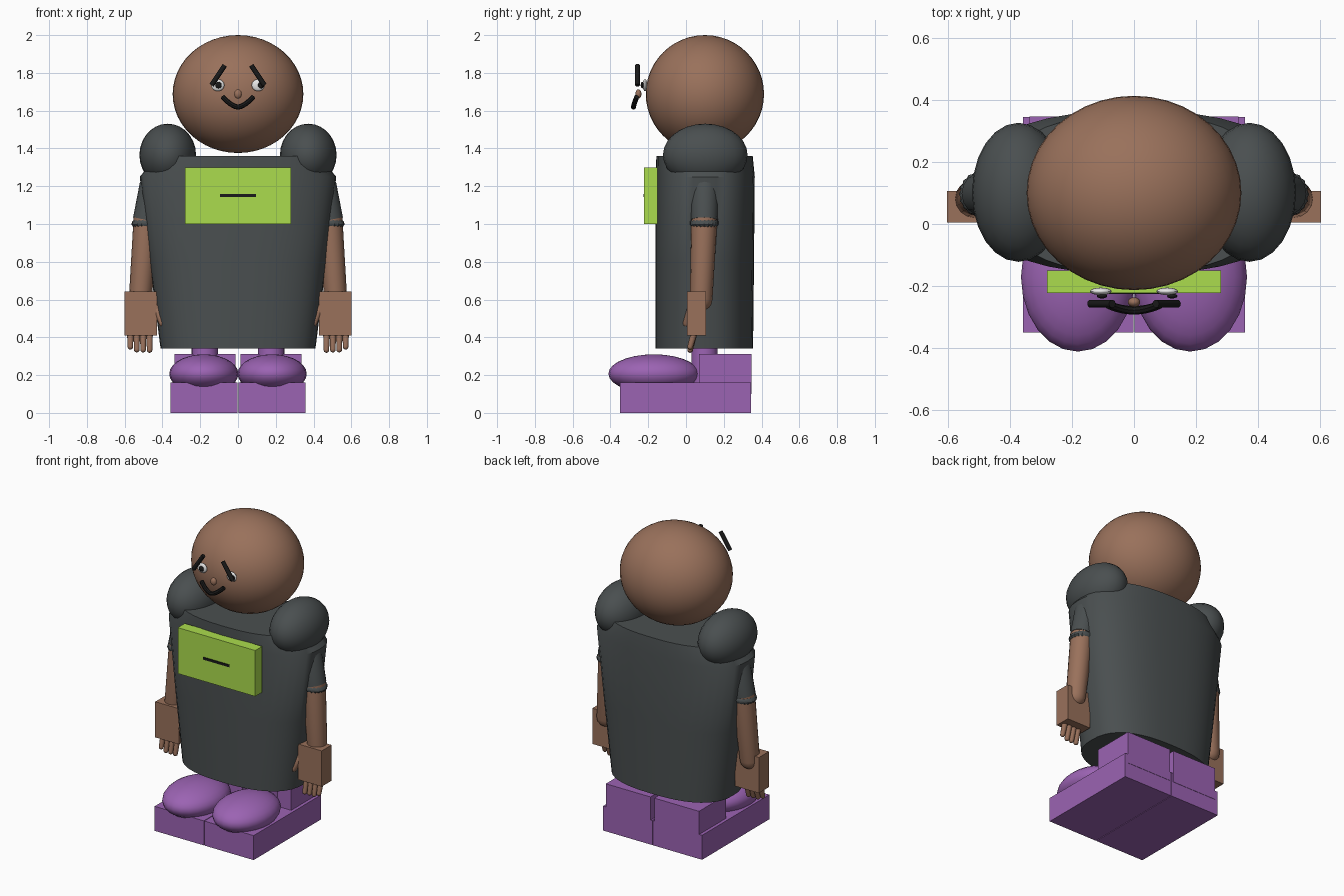
import bpy, bmesh, math
from mathutils import Vector

if "Cube" in bpy.data.objects:
    bpy.data.objects.remove(bpy.data.objects["Cube"])


def material(name, rgb):
    m = bpy.data.materials.new(name)
    m.diffuse_color = (*rgb, 1)
    m.use_nodes = True
    m.node_tree.nodes["Principled BSDF"].inputs["Base Color"].default_value = m.diffuse_color
    return m


BROWN = material("brown skin", (0.32, 0.165, 0.105))
GREY = material("charcoal cloth", (0.068, 0.078, 0.08))
GREEN = material("lime green", (0.41, 0.72, 0.075))
PURPLE = material("purple", (0.33, 0.125, 0.45))
BLACK = material("black", (0.01, 0.01, 0.01))
WHITE = material("white", (0.8, 0.8, 0.8))


def finish(name, bm, mat, smooth=40):
    bmesh.ops.recalc_face_normals(bm, faces=bm.faces)
    me = bpy.data.meshes.new(name)
    bm.to_mesh(me)
    bm.free()
    ob = bpy.data.objects.new(name, me)
    bpy.context.collection.objects.link(ob)
    me.materials.append(mat)
    if smooth:
        bpy.ops.object.select_all(action='DESELECT')
        ob.select_set(True)
        bpy.context.view_layer.objects.active = ob
        bpy.ops.object.shade_smooth_by_angle(angle=math.radians(smooth))
    return ob


def ellipsoid(name, c, r, mat, seg=32, rings=20):
    bm = bmesh.new()
    bmesh.ops.create_uvsphere(bm, u_segments=seg, v_segments=rings, radius=1)
    for v in bm.verts:
        v.co = Vector((v.co.x * r[0] + c[0], v.co.y * r[1] + c[1], v.co.z * r[2] + c[2]))
    return finish(name, bm, mat)


def box(name, lo, hi, mat):
    bm = bmesh.new()
    bmesh.ops.create_cube(bm, size=1)
    for v in bm.verts:
        v.co = Vector([a + (b - a) * (t + 0.5) for a, b, t in zip(lo, hi, v.co)])
    return finish(name, bm, mat, 0)


def loft(name, rings, mat):
    """Skin a list of closed point rings and cap both ends."""
    bm = bmesh.new()
    loops = [[bm.verts.new(p) for p in ring] for ring in rings]
    n = len(loops[0])
    for a, b in zip(loops, loops[1:]):
        for i in range(n):
            j = (i + 1) % n
            bm.faces.new((a[i], a[j], b[j], b[i]))
    bm.faces.new(loops[0])
    bm.faces.new(loops[-1])
    return finish(name, bm, mat)


def limb(name, a, b, ra, rb, mat, round_a=False, round_b=False, seg=16):
    """Tapered rod from a to b, with optional rounded ends."""
    a, b = Vector(a), Vector(b)
    d = (b - a).normalized()
    u = d.orthogonal().normalized()
    w = d.cross(u)
    steps = [5, 25, 45, 65]
    prof = []
    if round_a:
        prof += [(a - d * ra * math.cos(math.radians(t)), ra * math.sin(math.radians(t))) for t in steps]
    prof += [(a, ra), (b, rb)]
    if round_b:
        prof += [(b + d * rb * math.cos(math.radians(t)), rb * math.sin(math.radians(t))) for t in reversed(steps)]
    rings = [[c + (u * math.cos(k * math.tau / seg) + w * math.sin(k * math.tau / seg)) * r
              for k in range(seg)] for c, r in prof]
    return loft(name, rings, mat)


# Torso: rounded oval barrel, widening upward, then sloping in under the shoulders
def oval(rx, ry, cy, z, n=40, power=2.5):
    pts = []
    for k in range(n):
        c, s = math.cos(k * math.tau / n), math.sin(k * math.tau / n)
        pts.append((math.copysign(abs(c) ** (2 / power), c) * rx,
                    cy + math.copysign(abs(s) ** (2 / power), s) * ry, z))
    return pts


loft("torso", [oval(0.41, 0.258, 0.097, 0.34), oval(0.468, 0.261, 0.099, 0.8),
               oval(0.52, 0.262, 0.102, 1.25), oval(0.43, 0.255, 0.098, 1.36)], GREY)

# Chest pocket with a thin slit
box("chest_pocket", (-0.28, -0.222, 1.0), (0.28, -0.15, 1.3), GREEN)
box("pocket_slit", (-0.095, -0.226, 1.142), (0.095, -0.221, 1.158), BLACK)

# Head and face
ellipsoid("head", (0, 0.1, 1.688), (0.346, 0.313, 0.312), BROWN, 40, 24)
ellipsoid("nose", (0, -0.252, 1.688), (0.02, 0.016, 0.025), BROWN, 16, 10)
for s, side in ((-1, "left"), (1, "right")):
    ellipsoid(side + "_eye", (s * 0.107, -0.217, 1.735), (0.035, 0.012, 0.032), WHITE, 16, 10)
    ellipsoid(side + "_pupil", (0.01 + s * 0.113, -0.232, 1.735), (0.017, 0.008, 0.017), BLACK, 12, 8)
    limb(side + "_eyebrow", (s * 0.07, -0.257, 1.84), (s * 0.14, -0.257, 1.735), 0.013, 0.013, BLACK, seg=10)

# Smile: swept tube along a shallow arc
bm = bmesh.new()
path = [Vector((x, -0.278 + 2.6 * x * x, 1.619 + 0.052 * (abs(x) / 0.08) ** 1.6))
        for x in (-0.082 + 0.164 * i / 12 for i in range(13))]
prev = None
for i, p in enumerate(path):
    t = (path[min(i + 1, 12)] - path[max(i - 1, 0)]).normalized()
    n = t.cross(Vector((0, 1, 0))).normalized()
    m = t.cross(n)
    ring = [bm.verts.new(p + (n * math.cos(k * math.tau / 8) + m * math.sin(k * math.tau / 8)) * 0.0135)
            for k in range(8)]
    if prev:
        for k in range(8):
            bm.faces.new((prev[k], prev[(k + 1) % 8], ring[(k + 1) % 8], ring[k]))
    if i in (0, 12):
        bm.faces.new(ring)
    prev = ring
finish("mouth", bm, BLACK)

for s, side in ((-1, "left"), (1, "right")):
    # Shoulder, sleeve and ribbed cuff
    ellipsoid(side + "_shoulder", (s * 0.372, 0.102, 1.365), (0.15, 0.224, 0.166), GREY, 24, 14)
    limb(side + "_sleeve", (s * 0.445, 0.1, 1.2), (s * 0.486, 0.097, 1.02), 0.077, 0.071, GREY, round_a=True)
    top, low = Vector((s * 0.483, 0.097, 1.025)), Vector((s * 0.49, 0.096, 0.985))
    cuff = []
    for c, r in ((top, 0.066), (top.lerp(low, 0.3), 0.076), (top.lerp(low, 0.7), 0.076), (low, 0.066)):
        cuff.append([c + Vector((math.cos(k * math.tau / 40), math.sin(k * math.tau / 40), 0))
                     * (r - 0.004 * (k % 2)) for k in range(40)])
    loft(side + "_cuff", cuff, GREY)

    # Arm, blocky hand, thumb and fingers
    limb(side + "_arm", (s * 0.484, 0.097, 1.03), (s * 0.518, 0.08, 0.6), 0.069, 0.06, BROWN, round_b=True)
    box(side + "_hand", (min(s * 0.43, s * 0.602), 0.005, 0.41),
        (max(s * 0.43, s * 0.602), 0.107, 0.643), BROWN)
    limb(side + "_thumb", (s * 0.43, 0.03, 0.555), (s * 0.398, 0.004, 0.475), 0.024, 0.021, BROWN, True, True, 12)
    for i, tip in enumerate((0.333, 0.335, 0.335, 0.35)):
        x = s * (0.468 + 0.034 * i)
        limb(f"{side}_finger_{i + 1}", (x, 0.045, 0.43), (x, 0.022, tip), 0.018, 0.015, BROWN, False, True, 12)

    # Leg, heel block, sole and rounded toe
    limb(side + "_leg", (s * 0.175, 0.098, 0.15), (s * 0.175, 0.098, 0.42), 0.07, 0.07, PURPLE)
    box(side + "_heel", (min(s * 0.014, s * 0.337), 0.068, 0.1),
        (max(s * 0.014, s * 0.337), 0.347, 0.312), PURPLE)
    box(side + "_sole", (min(s * 0.002, s * 0.358), -0.35, 0),
        (max(s * 0.002, s * 0.358), 0.345, 0.16), PURPLE)
    ellipsoid(side + "_toe", (s * 0.181, -0.17, 0.207), (0.183, 0.241, 0.103), PURPLE, 24, 14)
